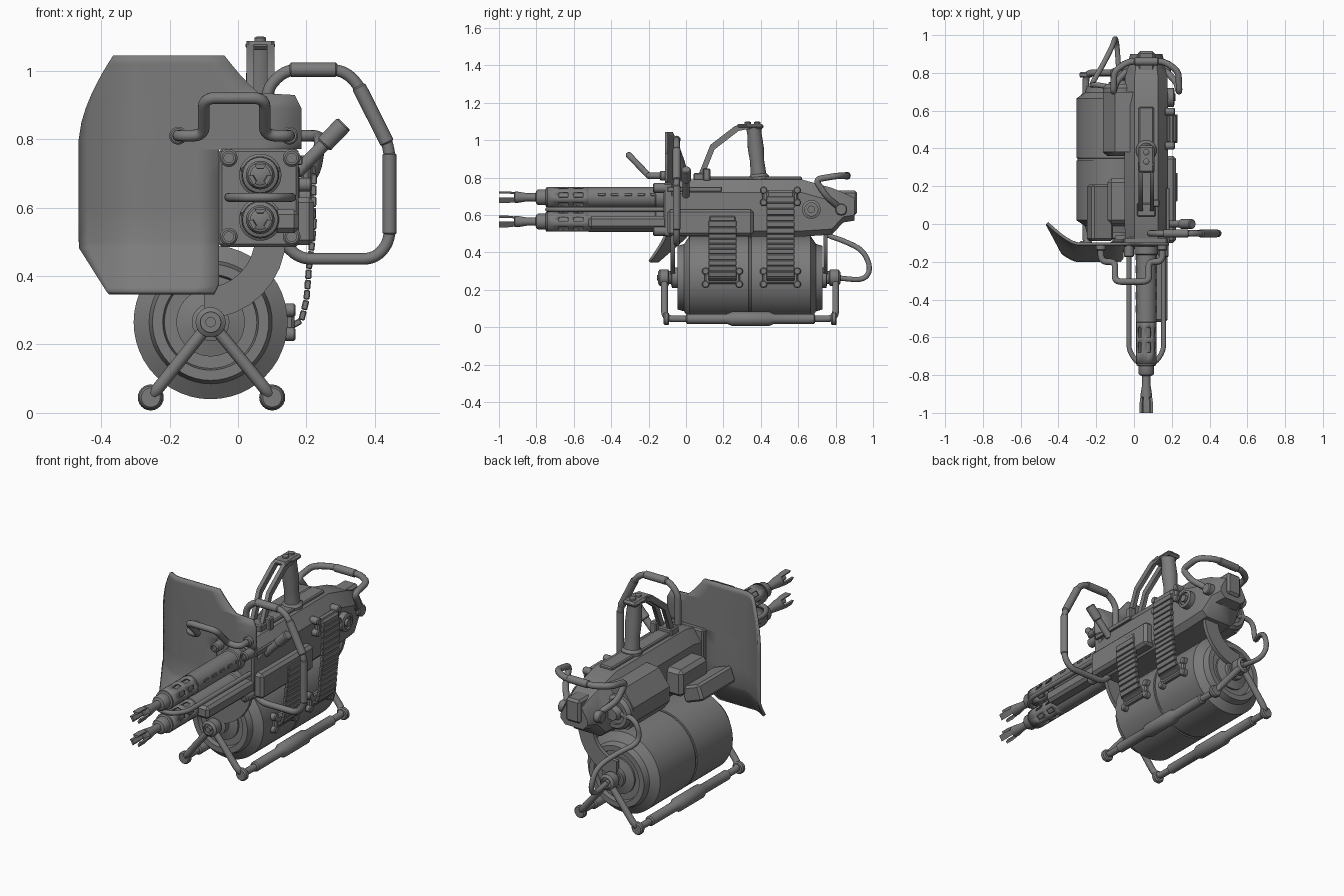
import bpy, bmesh, math
from math import cos, sin, pi
from mathutils import Vector, Matrix

cube = bpy.data.objects.get("Cube")
if cube:
    bpy.data.objects.remove(cube)

mat = bpy.data.materials.new("gunmetal grey")
mat.use_nodes = True
GREY = (0.2, 0.2, 0.2, 1)
mat.diffuse_color = GREY
mat.node_tree.nodes["Principled BSDF"].inputs["Base Color"].default_value = GREY
made = []
CX = 0.065                      # centre line of the gun body
DX, DZ = -0.08, 0.265           # drum axis
BARRELS = (0.695, 0.565)


def add(name, bm):
    mesh = bpy.data.meshes.new(name)
    bmesh.ops.recalc_face_normals(bm, faces=bm.faces)
    bm.to_mesh(mesh)
    bm.free()
    return link(name, mesh)


def link(name, mesh):
    mesh.materials.clear()
    mesh.materials.append(mat)
    ob = bpy.data.objects.new(name, mesh)
    bpy.context.collection.objects.link(ob)
    made.append(ob)
    return ob


def box(name, x, y, z, bevel=0.006, tilt=0):
    bm = bmesh.new()
    bmesh.ops.create_cube(bm, size=1)
    spans = [Vector(s) for s in (x, y, z)]
    bmesh.ops.scale(bm, verts=bm.verts, vec=[s[1] - s[0] for s in spans])
    if bevel:
        bmesh.ops.bevel(bm, geom=bm.edges[:], offset=bevel, segments=1, affect='EDGES')
    ob = add(name, bm)
    ob.location = [(s[0] + s[1]) / 2 for s in spans]
    ob.rotation_euler.y = tilt
    return ob


def lathe(name, profile, loc, axis=(0, 1, 0), n=32):
    """Spin (radius, distance) points round an axis."""
    bm = bmesh.new()
    rings = [[bm.verts.new((max(r, 0.0005) * cos(2 * pi * i / n), max(r, 0.0005) * sin(2 * pi * i / n), h))
              for i in range(n)] for r, h in profile]
    for a, b in zip(rings, rings[1:]):
        for i in range(n):
            bm.faces.new((a[i], a[(i + 1) % n], b[(i + 1) % n], b[i]))
    bm.faces.new(rings[0])
    bm.faces.new(rings[-1])
    rot = Vector(axis).to_track_quat('Z', 'Y').to_matrix().to_4x4()
    bmesh.ops.transform(bm, verts=bm.verts, matrix=Matrix.Translation(loc) @ rot)
    return add(name, bm)


def rod(name, a, b, r, n=20):
    d = Vector(b) - Vector(a)
    c = min(0.005, r / 3)
    return lathe(name, [(r - c, 0), (r, c), (r, d.length - c), (r - c, d.length)], a, d, n)


def tube(name, pts, r, bend=0.035):
    """Round tube through points, with every corner rounded."""
    pts = [Vector(p) for p in pts]
    path = [pts[0]]
    for a, p, b in zip(pts, pts[1:], pts[2:]):
        s = p + (a - p).normalized() * min(bend, (a - p).length * 0.48)
        e = p + (b - p).normalized() * min(bend, (b - p).length * 0.48)
        path += [s.lerp(p, k / 5).lerp(p.lerp(e, k / 5), k / 5) for k in range(6)]
    path.append(pts[-1])
    cu = bpy.data.curves.new(name, 'CURVE')
    cu.dimensions, cu.bevel_depth, cu.bevel_resolution, cu.use_fill_caps = '3D', r, 4, True
    sp = cu.splines.new('POLY')
    sp.points.add(len(path) - 1)
    for q, v in zip(sp.points, path):
        q.co = (*v, 1)
    tmp = bpy.data.objects.new(name, cu)
    mesh = bpy.data.meshes.new_from_object(tmp)
    bpy.data.objects.remove(tmp)
    return link(name, mesh)


def loft(name, rings):
    bm = bmesh.new()
    vs = [[bm.verts.new(p) for p in ring] for ring in rings]
    n = len(vs[0])
    for a, b in zip(vs, vs[1:]):
        for i in range(n):
            bm.faces.new((a[i], a[(i + 1) % n], b[(i + 1) % n], b[i]))
    bm.faces.new(vs[0])
    bm.faces.new(vs[-1])
    return add(name, bm)


# Receiver: chamfered section lofted front to back (y, bottom, top, half width)
def section(y, zb, zt, w):
    half = [(w - 0.03, zb), (w, zb + 0.03), (w, zt - 0.07), (w * 0.55, zt)]
    return [(CX + x, y, z) for x, z in half] + [(CX - x, y, z) for x, z in reversed(half)]


loft("receiver", [section(*s) for s in ((-0.08, .49, .77, .112), (0.0, .485, .79, .115), (.62, .485, .79, .115),
                                        (.78, .495, .745, .112), (.84, .56, .72, .1), (.9, .57, .69, .085))])
box("receiver_lower_block", (.15, .222), (-.1, .36), (.49, .63), .015)
box("receiver_rear_block", (CX - .045, CX + .045), (.76, .915), (.6, .73), .012)
box("top_rail", (CX - .04, CX + .04), (.05, .62), (.77, .805))
box("side_slot_cover", (.17, .188), (-.1, .19), (.725, .75), .003)
box("front_sight_block", (CX + .03, CX + .07), (.09, .13), (.78, .85))
lathe("side_boss", [(.05, 0), (.05, .05), (.035, .055), (.035, .045), (.02, .045), (.02, .06)], (.16, .67, .63), (1, 0, 0))

# Motor on the far side
lathe("motor", [(.07, 0), (.095, .02), (.095, .36), (.08, .38), (.06, .38), (.06, .365), (.04, .365), (.03, .4)],
      (-.07, .36, .62))
loft("motor_cover", [[(x, y, z) for x, z in ((.0, .53), (-.13, .53), (-.165, .58), (-.165, .66), (-.1, .75), (.0, .76))]
                     for y in (.38, .7)])
box("shield_mount_inner", (-.14, -.03), (0, .24), (.53, .68), .02)
box("shield_mount_outer", (-.24, -.12), (-.09, .21), (.51, .6), .012, .35)

# Barrel mounting plate with corner bolts
box("mounting_plate", (-.055, .177), (-.12, -.07), (.485, .772), .008)
for x in (-.027, .157):
    for z in (.515, .745):
        lathe("corner_bolt", [(.026, 0), (.026, .06), (.02, .066), (.014, .066), (.014, .055), (0, .055)],
              (x, -.11, z), (0, -1, 0), 16)

# Barrels: jacket, slotted shroud, inner barrel and claw muzzle
for z in BARRELS:
    lathe("barrel_jacket", [(.062, 0), (.062, .06), (.055, .065), (.055, .42), (.05, .425), (.03, .425)],
          (CX, -.1, z), (0, -1, 0))
    bm = bmesh.new()
    n, ys = 24, (-.51, -.55, -.6, -.63, -.68, -.74)
    rings = [[bm.verts.new((CX + .049 * cos(2 * pi * i / n), y, z + .049 * sin(2 * pi * i / n))) for i in range(n)]
             for y in ys]
    for row in range(5):
        for i in range(n):
            if not (row in (1, 3) and i % 4 < 2):
                j = (i + 1) % n
                bm.faces.new((rings[row][i], rings[row][j], rings[row + 1][j], rings[row + 1][i]))
    mod = add("slotted_shroud", bm).modifiers.new("wall", 'SOLIDIFY')
    mod.thickness, mod.offset = .01, 0
    lathe("inner_barrel", [(.033, 0), (.033, .25), (.052, .25), (.052, .258), (.042, .262), (.042, .3), (.036, .31),
                           (.022, .315), (.022, .36), (.03, .41), (.03, .425), (.02, .43)], (CX, -.49, z), (0, -1, 0), 24)
    for k in range(3):
        a = 2 * pi * k / 3 + pi / 2
        arc = [(.021 + .013 * (t % 2), a - .5 + 1.0 * (t // 2)) for t in (0, 1, 3, 2)]
        loft("muzzle_prong", [[(CX + r * s * cos(b), y, z + r * s * sin(b)) for r, b in arc]
                              for y, s in ((-.9, .85), (-.95, 1.05), (-1, 1.05))])
    for k in range(5):
        for sx in (-1, 1):
            box("jacket_rib", (CX + sx * .052 - .005, CX + sx * .052 + .005), (-.47 + k * .07, -.43 + k * .07),
                (z + .008, z + .022), .002)
box("jacket_side_cover", (.1, .178), (-.52, -.1), (.525, .595), .015)
tube("gas_tube", [(-.027, -.1, .63), (-.027, -.67, .63), (.02, -.74, .63), (.11, -.74, .63), (.157, -.67, .63),
                  (.157, -.1, .63)], .013)

# Curved shield: flat grid outline cut by rows, wing bent back and lower edge bent forward
def shield_y(x, z):
    return -.105 + .11 * (max(0, -.3 - x) / .16) ** 1.4 - .09 * (max(0, .5 - z) / .15) ** 1.2


def left_edge(z):
    if z < .48:
        return -.38 - .08 * (z - .35) / .13
    return -.46 + (.1 * ((z - .8) / .245) ** 1.6 if z > .8 else 0)


def right_edge(z):
    if z < .38:
        return -.07 + .5 * (z - .35)
    if z < .77:
        return -.055
    if z < .93:
        return .185 - .02 * max(0, (z - .89) / .04)
    return .07 - .11 * ((z - .93) / .115) ** .8


bm = bmesh.new()
levels = [.35, .365, .38, .42, .45, .48, .5, .6, .7, .769, .771, .8, .85, .89, .929, .935, .96, .99, 1.02, 1.045]
rows = []
for z in levels:
    l, r = left_edge(z), right_edge(z)
    xs = [l + (-.3 - l) * k / 6 for k in range(6)] + [-.3 + (r + .3) * k / 4 for k in range(5)]
    rows.append([bm.verts.new((x, shield_y(x, z), z)) for x in xs])
for a, b in zip(rows, rows[1:]):
    for i in range(len(a) - 1):
        bm.faces.new((a[i], a[i + 1], b[i + 1], b[i]))
mod = add("shield", bm).modifiers.new("plate", 'SOLIDIFY')
mod.thickness, mod.offset = .016, 0
tube("shield_handle", [(-.175, -.1, .81), (-.175, -.2, .81), (-.1, -.2, .81), (-.1, -.305, .92), (.078, -.305, .92),
                       (.078, -.2, .81), (.15, -.2, .81), (.15, -.1, .81)], .017)
for x in (-.175, .15):
    rod("handle_flange", (x, -.14, .81), (x, -.1, .81), .026)

# Side loop handle
tube("loop_handle", [(.085, -.05, .77), (.085, -.05, .95), (.14, -.05, 1.003), (.3, -.05, 1.003), (.345, -.05, .97),
                     (.443, -.05, .775), (.443, -.05, .5), (.4, -.05, .45), (.18, -.05, .45), (.12, -.05, .51)], .017)
rod("loop_top_sleeve", (.15, -.05, 1.003), (.29, -.05, 1.003), .021)
rod("loop_grip", (.352, -.05, .956), (.437, -.05, .787), .021)
rod("loop_side_sleeve", (.443, -.05, .76), (.443, -.05, .52), .02)
rod("cocking_lever", (.17, .0, .7), (.305, .0, .84), .019)
rod("cocking_knob", (.25, .0, .783), (.31, .0, .845), .026)

# Top carrying grip and its strut
lathe("top_grip", [(.055, 0), (.055, .015), (.042, .03), (.038, .1), (.043, .17), (.038, .25), (.042, .29)],
      (CX, .39, .79), (0, -.1, 1), 20)
box("grip_cap", (.022, .108), (.27, .415), (1.06, 1.087), .01)
for y in (.33, .38):
    lathe("cap_bolt", [(.017, 0), (.017, .016), (.01, .02)], (CX, y, 1.08), (0, 0, 1), 12)
for x in (.025, .085):
    loft("grip_strut", [[(x, y, z), (x + .022, y, z), (x + .022, y + .022, z - .025), (x, y + .022, z - .025)]
                        for y, z in ((.32, 1.087), (.26, 1.075), (.13, .975), (.06, .8))])
box("strut_foot", (.015, .115), (.04, .11), (.785, .825))

# Rear handlebar
bar = [(.11, .86, .81), (.16, .86, .81), (.235, .81, .81), (.24, .69, .79), (.225, .75, .7), (.15, .83, .63)]
tube("rear_handlebar", [(2 * CX - x, y, z) for x, y, z in reversed(bar)] + bar, .017)
rod("rear_bar_grip", (.0, .86, .81), (.13, .86, .81), .021)
for s in (-1, 1):
    rod("rear_bar_boss", (CX + s * .06, .83, .63), (CX + s * .13, .83, .63), .032)

# Drum with stepped ends and a centre seam
end = [(.045, -.07), (.045, -.045), (.1, -.03), (.1, -.02), (.135, -.02), (.14, -.045), (.17, -.045), (.18, -.01), (.225, .02)]
profile = end + [(.225, .335), (.219, .337), (.219, .347), (.225, .349)] + [(r, .685 - h) for r, h in reversed(end)]
lathe("drum", profile, (DX, 0, DZ), n=48)

# Hubs, curved hanger arms and carrying frame at both ends
for y, s in ((-.06, -1), (.735, 1)):
    lathe("drum_hub", [(.055, -.02), (.055, .015), (.035, .02), (.035, .03), (.044, .035), (.044, .08), (.03, .09),
                       (.03, .075), (.015, .075), (.015, .095)], (DX, y, DZ), (0, s, 0), 24)
    arm = []
    for k in range(9):
        a = -pi / 2 + (pi / 2) * k / 8
        d, c = Vector((cos(a), 0, sin(a))), Vector((DX - .02, y, DZ + .25))
        p, q = c + d * .15, c + d * (.24 + .0 * k)
        arm.append([p, q, q + Vector((0, s * .022, 0)), p + Vector((0, s * .022, 0))])
    loft("hanger_arm", arm)
for x in (-.255, .1):
    tube("frame_rail", [(DX, -.115, DZ), (x, -.115, .045), (x, .8, .045), (DX, .8, DZ)], .018, .05)
    lathe("rail_sleeve", [(.02, 0), (.027, .006), (.027, .22), (.038, .245), (.038, .445), (.027, .47), (.027, .684),
                          (.02, .69)], (x, 0, .045), n=24)
    for y in (-.105, .79):
        lathe("rail_corner", [(.028, -.015), (.034, -.008), (.034, .008), (.028, .015)], (x, y, .045), n=20)

# Feed belts with lobed plates at both ends
for y0, y1, top in ((.12, .27, .57), (.43, .58, .7)):
    way = [Vector(p) for p in ((.15, .25), (.185, .27), (.2, .33), (.207, .42), (.217, .5), (.222, top))]
    for a, b in zip(way, way[1:]):
        count = max(1, round((b - a).length / .032))
        for k in range(count):
            p, d = a.lerp(b, (k + .5) / count), (b - a) / count
            box("belt_link", (p.x - .009, p.x + .009), (y0, y1), (p.y - d.length * .46, p.y + d.length * .46),
                .003, math.atan2(d.x, d.y))
    for x, z, h in ((.135, .265, .035), (.183, top, .033)):
        box("feed_plate", (x, x + .03), (y0 - .02, y1 + .02), (z - h, z + h), .008)
        for y in (y0 - .015, y1 + .015):
            for dz in (-h, h):
                rod("feed_plate_lobe", (x - .02, y, z + dz), (x + .033, y, z + dz), .02, 14)
    box("feed_mouth", (.17, .226), (y0, y1), (top - .01, top + .03), .01)

# Hose from motor to drum hub
tube("hose", [(-.1, .72, .62), (-.21, .74, .62), (-.23, .73, .5), (-.16, .85, .46), (-.11, .95, .41), (-.1, .99, .31),
              (-.09, .95, .25), (DX, .8, DZ)], .014, .06)

# Smooth rounded parts, keep hard edges
bpy.ops.object.select_all(action='DESELECT')
for ob in made:
    ob.select_set(True)
bpy.context.view_layer.objects.active = made[0]
bpy.ops.object.shade_smooth_by_angle(angle=math.radians(32))
